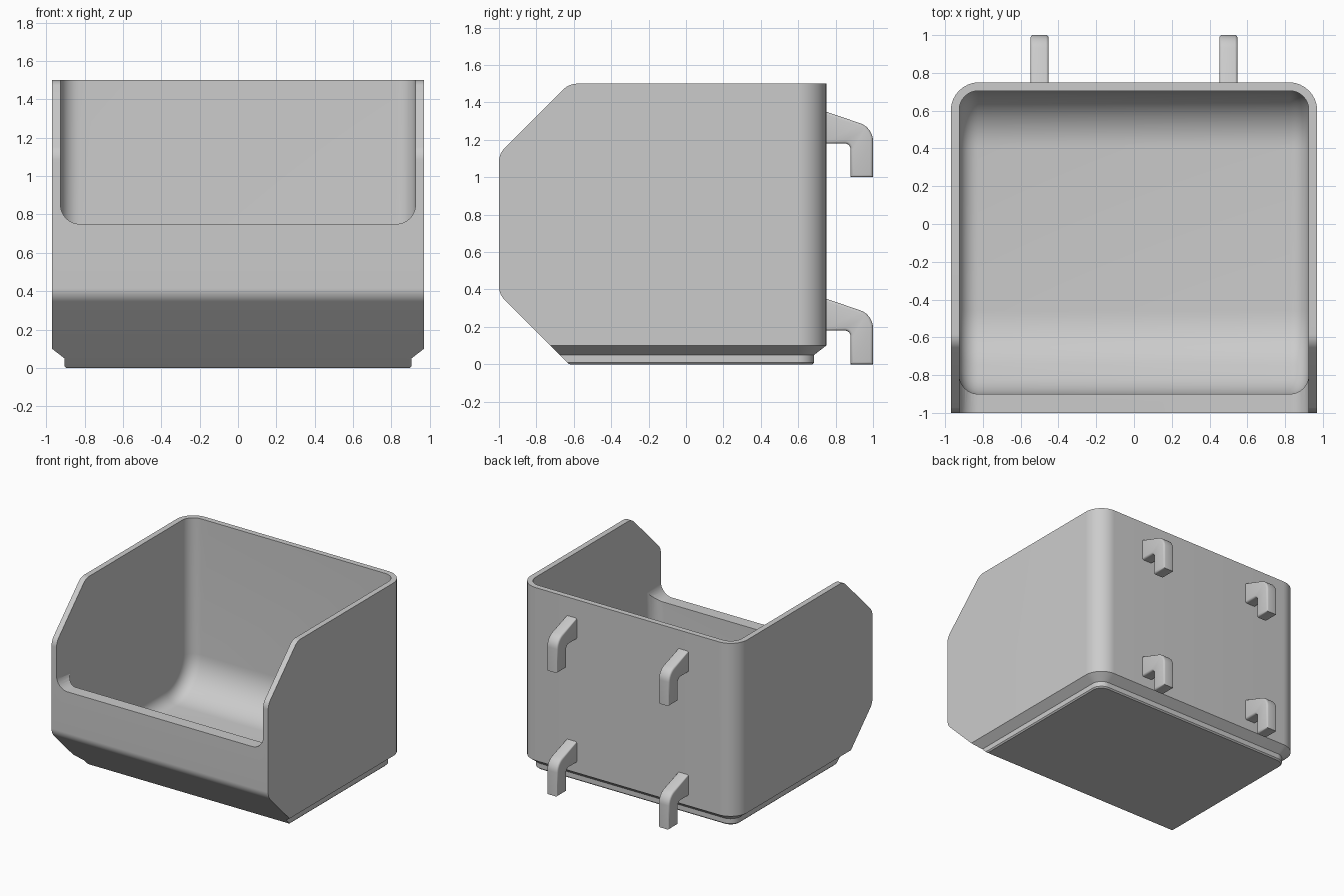
import bpy, bmesh
from math import sin, tan, pi
from mathutils import Vector

if "Cube" in bpy.data.objects:
    bpy.data.objects.remove(bpy.data.objects["Cube"])

grey = bpy.data.materials.new("light grey plastic")
grey.use_nodes = True
colour = (0.6, 0.6, 0.6, 1)
grey.diffuse_color = colour
grey.node_tree.nodes["Principled BSDF"].inputs["Base Color"].default_value = colour


def rounded(corners, steps=10):
    """Outline from (u, v, radius) corners, each replaced by an arc."""
    out = []
    for i, (u, v, r) in enumerate(corners):
        p = Vector((u, v))
        if r == 0:
            out.append(p)
            continue
        a = (Vector(corners[i - 1][:2]) - p).normalized()
        b = (Vector(corners[(i + 1) % len(corners)][:2]) - p).normalized()
        half = a.angle(b) / 2
        centre = p + (a + b).normalized() * r / sin(half)
        start = p + a * r / tan(half) - centre
        end = p + b * r / tan(half) - centre
        for k in range(steps + 1):
            t = k / steps
            out.append(centre + start.lerp(end, t).normalized() * r)
    return out


def loft(name, rings, bevel=0.0, segments=6):
    """Closed solid through matching rings, with optional rounded end edges."""
    bm = bmesh.new()
    loops = [[bm.verts.new(p) for p in ring] for ring in rings]
    n = len(loops[0])
    for low, high in zip(loops, loops[1:]):
        for i in range(n):
            j = (i + 1) % n
            bm.faces.new((low[i], low[j], high[j], high[i]))
    caps = [bm.faces.new(loops[0][::-1]), bm.faces.new(loops[-1])]
    bmesh.ops.recalc_face_normals(bm, faces=bm.faces)
    if bevel:
        edges = list({e for f in caps for e in f.edges})
        bmesh.ops.bevel(bm, geom=edges, offset=bevel, segments=segments,
                        profile=0.5, affect='EDGES')
    mesh = bpy.data.meshes.new(name)
    bm.to_mesh(mesh)
    bm.free()
    ob = bpy.data.objects.new(name, mesh)
    bpy.context.collection.objects.link(ob)
    mesh.materials.append(grey)
    return ob


def side_prism(name, outline, x0, x1, **kw):
    return loft(name, [[(x, p.x, p.y) for p in outline] for x in (x0, x1)], **kw)


def smooth(ob, degrees=30):
    bpy.ops.object.select_all(action='DESELECT')
    ob.select_set(True)
    bpy.context.view_layer.objects.active = ob
    bpy.ops.object.shade_smooth_by_angle(angle=degrees * pi / 180)


# Bin body: rounded back corners and a stepped-in foot
def footprint(inset, z):
    w, back, r = 0.97 - inset, 0.75 - inset, 0.15 - inset
    plan = rounded([(-w, -1.2, 0), (w, -1.2, 0), (w, back, r), (-w, back, r)])
    return [(p.x, p.y, z) for p in plan]


levels = [(0.075, 0), (0.065, 0.01), (0.065, 0.05), (0, 0.1), (0, 1.5)]
body = loft("bin_body", [footprint(*lv) for lv in levels])

# Helper: side silhouette with sloped front
silhouette = side_prism("silhouette_helper", rounded([
    (-0.625, 0, 0.02), (1, 0, 0), (1, 1.5, 0), (-0.625, 1.5, 0.1),
    (-1, 1.125, 0.1), (-1, 0.375, 0.1)]), -1.2, 1.2)

# Helper: scooped cavity with filleted side edges
cavity = side_prism("cavity_helper", rounded([
    (-0.625, 0.1, 0.4), (0.705, 0.1, 0.3), (0.705, 2, 0), (-0.9, 2, 0),
    (-0.9, 0.375, 0.3)]), -0.925, 0.925, bevel=0.1, segments=8)

# Helper: open front above the lip
opening = loft("opening_helper", [
    [(p.x, y, p.y) for p in rounded([(-0.925, 0.75, 0.1), (0.925, 0.75, 0.1),
                                     (0.925, 2, 0), (-0.925, 2, 0)])]
    for y in (-1.2, -0.6)])

for helper, operation in ((silhouette, 'INTERSECT'), (cavity, 'DIFFERENCE'),
                          (opening, 'DIFFERENCE')):
    mod = body.modifiers.new(helper.name, 'BOOLEAN')
    mod.operation, mod.solver, mod.object = operation, 'EXACT', helper
    bpy.context.view_layer.objects.active = body
    bpy.ops.object.modifier_apply(modifier=mod.name)
    bpy.data.objects.remove(helper)
smooth(body)

# Four hanging hooks on the back
hook = rounded([(0.73, 1.357, 0), (0.73, 1.18, 0), (0.88, 1.18, 0.03),
                (0.88, 1.0, 0), (1.0, 1.0, 0), (1.0, 1.265, 0.1)], steps=6)
for side, x in (("right", -0.5), ("left", 0.5)):
    for level, drop in (("upper", 0), ("lower", 1)):
        outline = [p - Vector((0, drop)) for p in hook]
        ob = side_prism(f"{level}_{side}_hook", outline, x - 0.048, x + 0.048,
                        bevel=0.014, segments=3)
        smooth(ob, 40)
